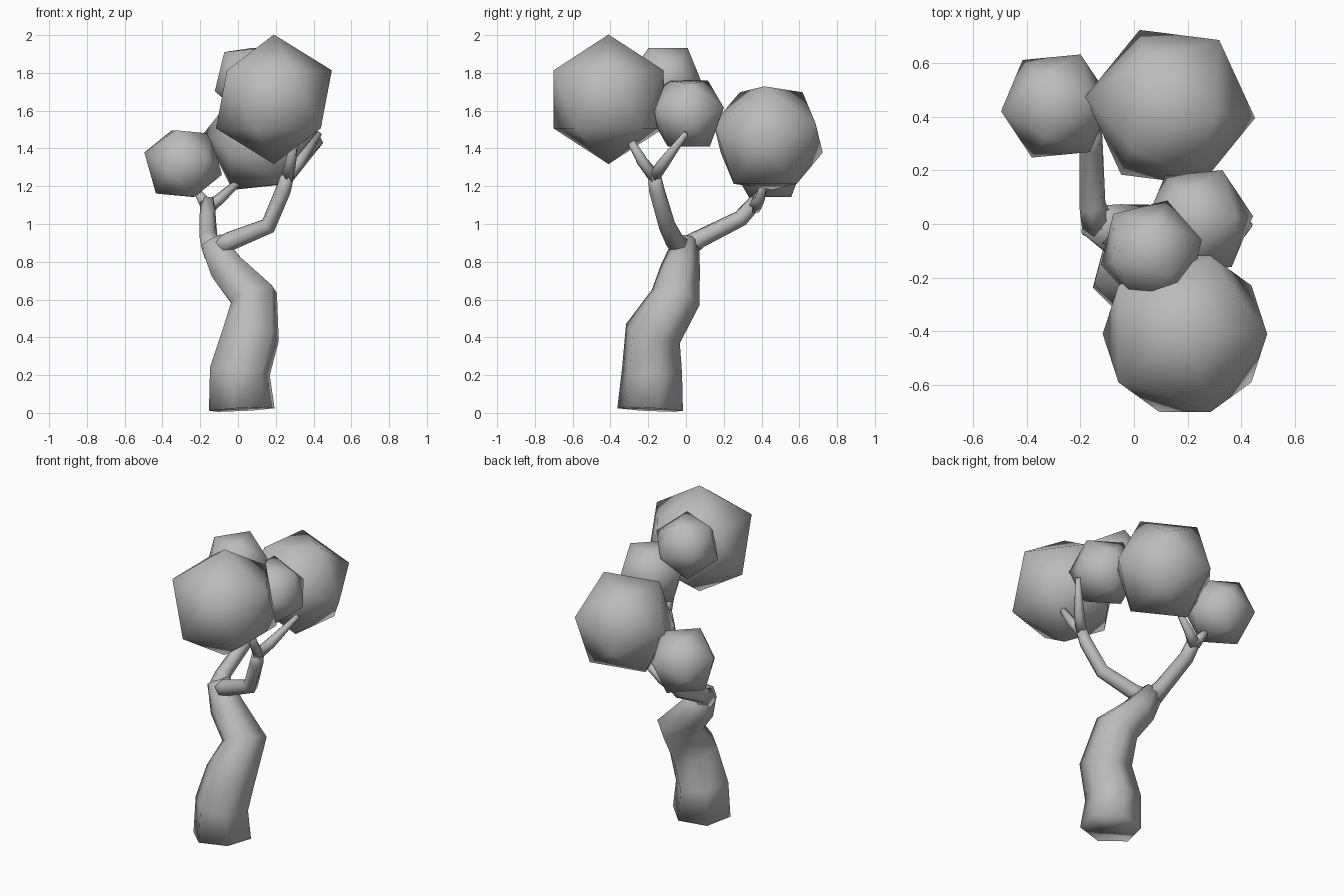
import bpy, bmesh, math
from mathutils import Vector, Matrix

cube = bpy.data.objects.get("Cube")
if cube:
    bpy.data.objects.remove(cube, do_unlink=True)

grey = bpy.data.materials.new("plain grey")
grey.use_nodes = True
COLOUR = (0.5, 0.5, 0.5, 1)
grey.diffuse_color = COLOUR
grey.node_tree.nodes["Principled BSDF"].inputs["Base Color"].default_value = COLOUR


def add_object(name, bm):
    """Turn a bmesh into a smooth shaded grey object."""
    bmesh.ops.recalc_face_normals(bm, faces=bm.faces)
    for f in bm.faces:
        f.smooth = True
    mesh = bpy.data.meshes.new(name)
    bm.to_mesh(mesh)
    bm.free()
    mesh.materials.append(grey)
    obj = bpy.data.objects.new(name, mesh)
    bpy.context.collection.objects.link(obj)
    return obj


def foliage(name, centre, radius, pole=(0, 0, 1), side=(1, 0, 0)):
    """Icosahedron with one corner at pole and the next one towards side."""
    z = Vector(pole).normalized()
    x = Vector(side)
    x = (x - z * x.dot(z)).normalized()
    turn = Matrix((x, z.cross(x), z)).transposed().to_4x4()
    bm = bmesh.new()
    bmesh.ops.create_icosphere(bm, subdivisions=1, radius=radius,
                               matrix=Matrix.Translation(centre) @ turn)
    add_object(name, bm)


def limb(name, path, sides=6):
    """Tapering tube through (x, y, z, radius) points."""
    pts = [Vector(p[:3]) for p in path]
    bm = bmesh.new()
    rings = []
    u = Vector((1, 0, 0))
    for i, p in enumerate(pts):
        before = (p - pts[i - 1]).normalized() if i else Vector()
        after = (pts[i + 1] - p).normalized() if i + 1 < len(pts) else Vector()
        t = (before + after).normalized()
        u = (u - t * u.dot(t)).normalized()
        v = t.cross(u)
        ring = []
        for k in range(sides):
            a = math.tau * k / sides + math.radians(15)
            co = p + (u * math.cos(a) + v * math.sin(a)) * path[i][3]
            co.z = max(co.z, 0)
            ring.append(bm.verts.new(co))
        rings.append(ring)
    for a, b in zip(rings, rings[1:]):
        for k in range(sides):
            n = (k + 1) % sides
            bm.faces.new((a[k], a[n], b[n], b[k]))
    bm.faces.new(rings[0])
    bm.faces.new(rings[-1])
    add_object(name, bm)


# Trunk, leaning and narrowing up to the fork
limb("trunk", [(.02, -.19, .018, .18), (.01, -.18, .22, .165), (.07, -.175, .42, .155),
               (.085, -.055, .61, .135), (-.06, -.03, .77, .105), (-.14, 0, .91, .07)])

# Two main branches
limb("front_branch", [(-.12, -.01, .86, .06), (-.04, -.06, .91, .05), (.16, -.1, .99, .045),
                      (.24, -.155, 1.18, .042), (.265, -.17, 1.27, .035)])
limb("back_branch", [(-.13, -.02, .86, .065), (-.155, .07, .92, .05), (-.16, .29, 1.03, .045),
                     (-.16, .37, 1.12, .04)])

# Twigs that carry the foliage
limb("front_twig", [(.26, -.16, 1.24, .035), (.28, -.23, 1.33, .03), (.3, -.3, 1.45, .02)])
limb("left_twig", [(.26, -.17, 1.25, .035), (.32, -.12, 1.32, .032), (.43, 0, 1.48, .015)])
limb("right_twig", [(-.16, .36, 1.09, .04), (-.22, .4, 1.18, .02)])
limb("back_twig", [(-.16, .36, 1.09, .04), (-.1, .39, 1.13, .03), (.02, .42, 1.24, .018)])

# Foliage balls
TILT, UP = (.21, .02, -.06), (0, 0, 1)
foliage("front_foliage", (.19, -.41, 1.66), .343)
foliage("back_foliage", (.135, .435, 1.455), .32, (.63, -.08, -.05), UP)
foliage("right_foliage", (-.29, .44, 1.32), .215, TILT, UP)
foliage("left_foliage", (.24, .01, 1.585), .213, TILT, UP)
foliage("top_foliage", (.065, -.105, 1.765), .203, (.925, .23, .304), (.68, .17, -.72))
